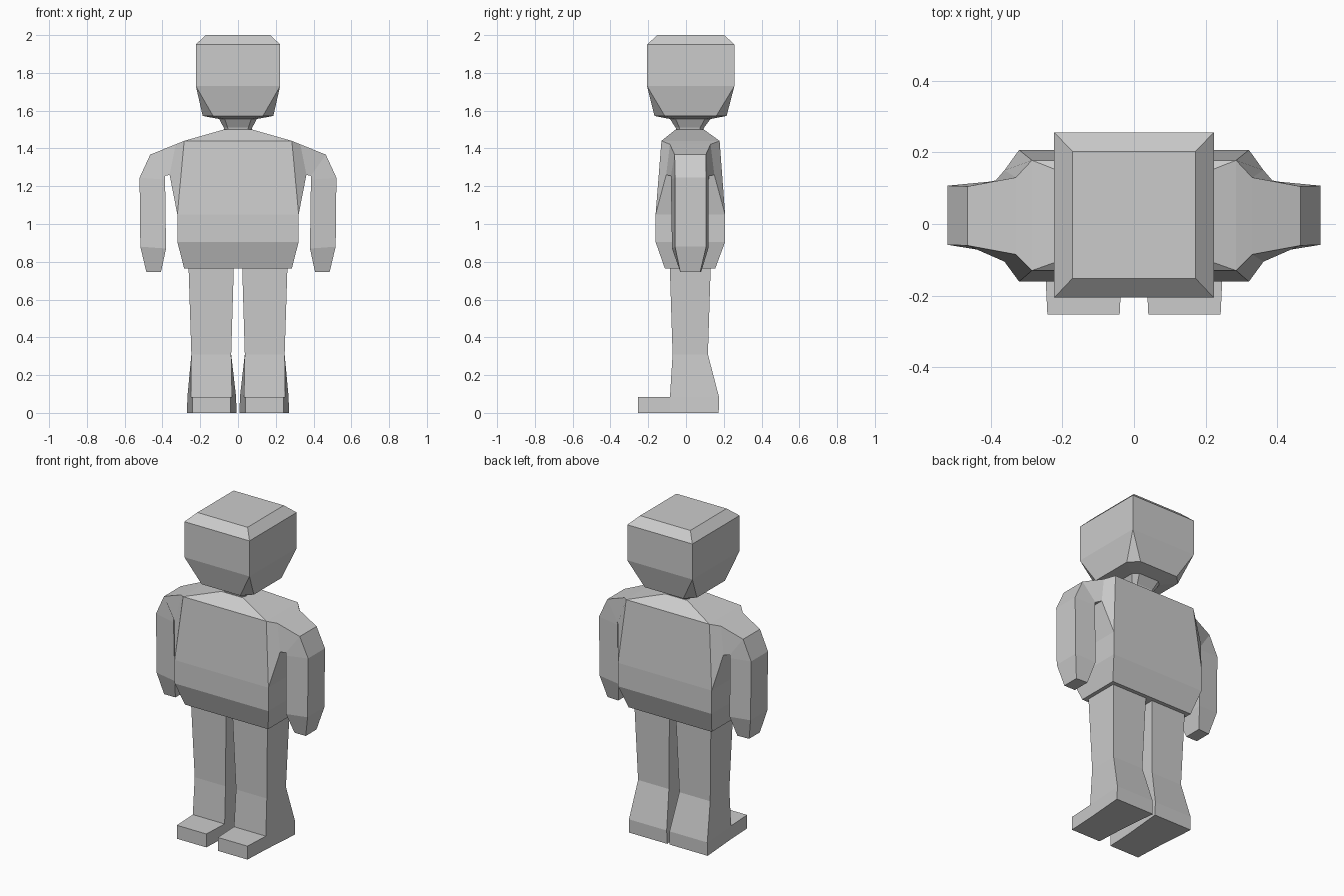
import bpy, bmesh
from mathutils import Vector

if "Cube" in bpy.data.objects:
    bpy.data.objects.remove(bpy.data.objects["Cube"])


def loft(bm, rings, start=True, end=True):
    """Skin a list of equal-length point rings, with optional end caps."""
    vs = [[bm.verts.new(p) for p in r] for r in rings]
    n = len(vs[0])
    for a, b in zip(vs, vs[1:]):
        for i in range(n):
            j = (i + 1) % n
            bm.faces.new((a[i], a[j], b[j], b[i]))
    if start:
        bm.faces.new(vs[0][::-1])
    if end:
        bm.faces.new(vs[-1])


def rect(z, x, y0, y1):
    return [(-x, y0, z), (x, y0, z), (x, y1, z), (-x, y1, z)]


def octa(z, x, y0, y1, c=0.0):
    """Rectangle with corners cut by c (c = 0 collapses to a rectangle)."""
    return [(-x + c, y0, z), (x - c, y0, z), (x, y0 + c, z), (x, y1 - c, z),
            (x - c, y1, z), (-x + c, y1, z), (-x, y1 - c, z), (-x, y0 + c, z)]


def finish(bm, name):
    bmesh.ops.remove_doubles(bm, verts=bm.verts, dist=0.0005)
    bmesh.ops.recalc_face_normals(bm, faces=bm.faces)
    me = bpy.data.meshes.new(name)
    bm.to_mesh(me)
    bm.free()
    ob = bpy.data.objects.new(name, me)
    bpy.context.collection.objects.link(ob)
    return ob


# Head with chamfered crown, tapered jaw and short flaring neck
bm = bmesh.new()
loft(bm, [octa(2.0, 0.172, -0.152, 0.203), octa(1.95, 0.223, -0.206, 0.256)])
bm.faces.remove([f for f in bm.faces if len(f.verts) == 8 and f.verts[0].co.z < 1.97][0])
loft(bm, [octa(1.95, 0.223, -0.206, 0.256), octa(1.73, 0.223, -0.206, 0.256),
          octa(1.572, 0.187, -0.167, 0.215, 0.055),
          octa(1.556, 0.10, -0.085, 0.13, 0.03),
          octa(1.51, 0.075, -0.055, 0.095, 0.02),
          octa(1.49, 0.07, -0.05, 0.09, 0.02)], start=False)
finish(bm, "head")

# Torso with both arms growing out of its sides
bm = bmesh.new()
loft(bm, [rect(1.50, 0.075, -0.055, 0.095), rect(1.44, 0.285, -0.13, 0.178),
          rect(1.05, 0.321, -0.161, 0.207), rect(0.905, 0.321, -0.161, 0.207),
          rect(0.765, 0.285, -0.112, 0.155)])
for f in list(bm.faces):
    c = f.calc_center_median()
    if abs(c.x) > 0.29 and 1.1 < c.z < 1.4:
        bm.faces.remove(f)
# arm sections: (outer x, z, y0, y1), (inner x, z, y0, y1)
arm = [((0.285, 1.44, -0.13, 0.178), (0.321, 1.05, -0.161, 0.207)),
       ((0.33, 1.422, -0.085, 0.13), (0.362, 1.26, -0.105, 0.15)),
       ((0.465, 1.367, -0.06, 0.105), (0.386, 1.255, -0.08, 0.122)),
       ((0.521, 1.245, -0.058, 0.107), (0.386, 1.235, -0.08, 0.12)),
       ((0.517, 0.88, -0.058, 0.107), (0.381, 0.87, -0.074, 0.118)),
       ((0.485, 0.745, -0.03, 0.075), (0.408, 0.745, -0.03, 0.08))]
for s in (-1, 1):
    loft(bm, [[(s * o[0], o[2], o[1]), (s * o[0], o[3], o[1]),
               (s * i[0], i[3], i[1]), (s * i[0], i[2], i[1])] for o, i in arm],
         start=False)
finish(bm, "torso_and_arms")

# Legs: z, front y, front x pair, back y, back x pair
leg = [(0.78, -0.086, 0.022, 0.262, 0.131, 0.022, 0.262),
       (0.31, -0.071, 0.036, 0.247, 0.116, 0.036, 0.247),
       (0.083, -0.085, 0.032, 0.25, 0.175, 0.010, 0.268),
       (0.0, -0.085, 0.032, 0.25, 0.173, 0.008, 0.27)]
for s, side in ((-1, "right"), (1, "left")):
    bm = bmesh.new()
    loft(bm, [[(s * a, y0, z), (s * b, y0, z), (s * d, y1, z), (s * c, y1, z)]
              for z, y0, a, b, y1, c, d in leg])
    # toe block pulled forward from the low front face
    front = [f for f in bm.faces if all(v.co.y < 0 and v.co.z < 0.1 for v in f.verts)]
    res = bmesh.ops.extrude_discrete_faces(bm, faces=front)
    for v in res["faces"][0].verts:
        v.co += Vector((0.008 * (1 if abs(v.co.x) < 0.1 else -1) * s, -0.168, 0))
    finish(bm, "leg_" + side)
